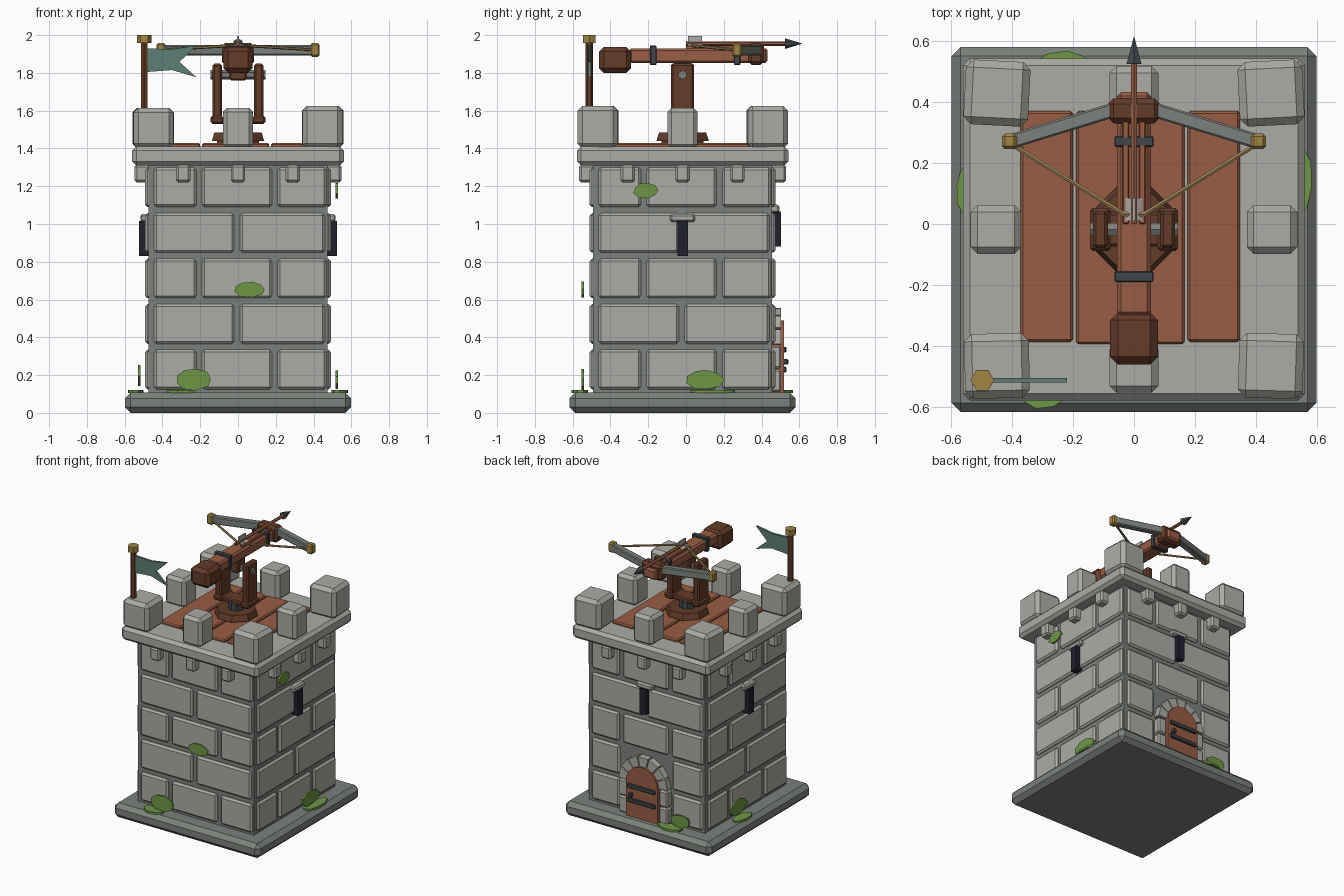
import bpy, bmesh, math, random
from mathutils import Matrix, Vector

random.seed(4)
cube = bpy.data.objects.get("Cube")
if cube:
    bpy.data.objects.remove(cube)


def material(name, r, g, b):
    m = bpy.data.materials.new(name)
    m.use_nodes = True
    m.diffuse_color = (r, g, b, 1)
    m.node_tree.nodes["Principled BSDF"].inputs["Base Color"].default_value = (r, g, b, 1)
    return m


STONE = material("light stone", .41, .41, .38)
DARK = material("dark stone", .2, .22, .2)
WOOD = material("plank wood", .32, .11, .058)
BROWN = material("dark wood", .125, .045, .022)
IRON = material("iron", .05, .062, .07)
GOLD = material("brass", .35, .24, .055)
MOSS = material("moss green", .156, .31, .06)
TEAL = material("flag teal", .11, .21, .18)
BLACK = material("slit black", .014, .014, .026)
ROPE = material("rope", .35, .24, .1)

CY = -.018                                # tower centre in y
CENTRE = Matrix.Translation((0, CY, 0))
ID = Matrix.Identity(4)


def side(k):
    """Frame of wall k: 0 front, 1 left (+x), 2 back, 3 right; outward is local -y."""
    return CENTRE @ Matrix.Rotation(k * math.pi / 2, 4, 'Z')


def box(bm, x, y, z, bevel=.01, m=ID):
    """Chamfered box from three (min, max) ranges."""
    lo, hi = Vector((x[0], y[0], z[0])), Vector((x[1], y[1], z[1]))
    mat = m @ Matrix.Translation((lo + hi) / 2) @ Matrix.Diagonal((*(hi - lo), 1))
    verts = bmesh.ops.create_cube(bm, size=1, matrix=mat)["verts"]
    if bevel:
        edges = list({e for v in verts for e in v.link_edges})
        bmesh.ops.bevel(bm, geom=edges, offset=bevel, segments=1, affect='EDGES')


def prism(bm, pts, d0, d1, m=ID):
    """Outline in local x, z extruded outward from depth d0 to d1."""
    rings = [[bm.verts.new(m @ Vector((u, -d, w))) for u, w in pts] for d in (d0, d1)]
    bm.faces.new(rings[0])
    bm.faces.new(rings[1][::-1])
    n = len(pts)
    for i in range(n):
        j = (i + 1) % n
        bm.faces.new((rings[0][j], rings[0][i], rings[1][i], rings[1][j]))


def rod(bm, a, b, r, n=6, r2=None, spin=0):
    """Straight rod or cone between two points."""
    a, b = Vector(a), Vector(b)
    m = Matrix.Translation((a + b) / 2) @ (b - a).to_track_quat('Z', 'Y').to_matrix().to_4x4()
    bmesh.ops.create_cone(bm, cap_ends=True, segments=n, radius1=r, radius2=r if r2 is None else r2,
                          depth=(b - a).length, matrix=m @ Matrix.Rotation(spin, 4, 'Z'))


def make(name, mat, *builders):
    bm = bmesh.new()
    for fn, *args in builders:
        fn(bm, *args)
    bmesh.ops.recalc_face_normals(bm, faces=bm.faces)
    me = bpy.data.meshes.new(name)
    bm.to_mesh(me)
    bm.free()
    me.materials.append(mat)
    ob = bpy.data.objects.new(name, me)
    bpy.context.collection.objects.link(ob)
    return ob


def sq(h):
    return (-h, h)


# Tower body
make("base_slab", DARK, (box, sq(.598), sq(.598), (0, .107), .03, CENTRE))
make("wall_core", DARK, (box, sq(.474), sq(.474), (.09, 1.33), 0, CENTRE))
make("cornice", STONE, (box, sq(.56), sq(.56), (1.31, 1.41), .022, CENTRE))

# Staggered wall blocks, left open around the door on the back
ODD = [(-.445, -.22), (-.19, .18), (.21, .468)]
EVEN = [(-.445, -.02), (.01, .46)]
DOORWAY = [(-.445, -.215), (.215, .46)]
for k, wall in enumerate(("front", "left", "back", "right")):
    blocks = []
    for row in range(5):
        z = .125 + .241 * row
        spans = DOORWAY if k == 2 and row < 2 else EVEN if row % 2 else ODD
        blocks += [(box, s, (-.492, -.44), (z, z + .21), .013, side(k)) for s in spans]
    make(wall + "_blocks", STONE, *blocks)
    make(wall + "_corbels", STONE, *[
        (box, (u - .038, u + .038), (-.548, -.46), (1.22, 1.315), .012, side(k)) for u in (-.29, 0, .29)])

# Arrow slits with hoods
for k, name, z, d in ((1, "left", .83, .525), (2, "back", .88, .52), (3, "right", .83, .525)):
    make(name + "_slit", BLACK, (box, sq(.028), (-d, -.46), (z, z + .185), 0, side(k)))
    make(name + "_slit_hood", STONE,
         (box, sq(.066), (.008 - d, -.46), (z + .18, z + .222), .01, side(k)))

# Merlons
corners = []
for sx, sy, turn, h in ((-1, -1, .02, .205), (1, -1, -.03, .215), (-1, 1, -.05, .205), (1, 1, .05, .215)):
    m = CENTRE @ Matrix.Translation((sx * .449, sy * .447, 0)) @ Matrix.Rotation(turn, 4, 'Z')
    corners.append((box, sq(.106), sq(.106), (1.4, 1.41 + h), .025, m))
make("corner_merlons", STONE, *corners)
make("middle_merlons", STONE, *[
    (box, sq(.08), (-.535, -.37), (1.4, 1.615), .022, side(k)) for k in range(4)])

# Deck planks
make("deck_planks", WOOD, *[
    (box, (-.372 + .1825 * i, -.2 + .1825 * i), (-.386 - .008 * (i in (1, 2)), .37), (1.4, 1.428), .008)
    for i in range(4)])

# Door with arched stone surround
back = side(2)
SPRING, R_IN, R_OUT = .36, .13, .2


def arc(r, a):
    return (r * math.cos(a), SPRING + r * math.sin(a))


surround = [(box, (s - .035, s + .035), (-.522, -.46), (z, z + .12), .01, back)
            for s in (-.165, .165) for z in (.11, .235)]
for i in range(7):
    a, b = math.pi * (i + .05) / 7, math.pi * (i + .95) / 7
    surround.append((prism, [arc(R_IN, a), arc(R_OUT, a), arc(R_OUT, b), arc(R_IN, b)], .46, .522, back))
make("door_surround", STONE, *surround)
leaf = [(-.13, .107), (.13, .107)] + [arc(R_IN, math.pi * i / 10) for i in range(11)]
make("door_leaf", WOOD, (prism, leaf, .46, .536, back))
make("door_bands", IRON, *[
    (box, sq(.115), (-.55, -.53), (z, z + .03), .005, back) for z in (.215, .32)])
make("door_knob", IRON, (box, (-.1, -.07), (-.56, -.53), (.255, .285), .006, back))


# Moss: leafy plates on the walls and flat patches on the base
def tuft(u, z, w, h):
    pts = []
    for i in range(9):
        a, r = math.tau * i / 9, random.uniform(.88, 1.08)
        pts.append((u + w * r * math.cos(a), z + h * r * math.sin(a)))
    return pts


WALL_MOSS = [(0, .06, .655, .087, .042, .53), (0, -.237, .18, .1, .058, .53),
             (1, .12, .175, .1, .054, .523), (1, -.195, 1.178, .066, .043, .523),
             (3, -.155, .195, .1, .055, .523), (2, .305, .17, .08, .05, .52)]
make("wall_moss", MOSS, *[
    (prism, tuft(u, z, w, h), d - .007, d + .006, side(k)) for k, u, z, w, h, d in WALL_MOSS])
flat = Matrix.Rotation(math.pi / 2, 4, 'X')
make("base_moss", MOSS, *[
    (prism, tuft(u, -.54, w, .045), -.12, -.104, side(k) @ flat)
    for k, u, w in ((0, -.235, .095), (1, .13, .09), (2, .305, .08), (3, -.155, .12))])

# Flag
PX, PY = -.497, -.512
make("flag_pole", BROWN, (rod, (PX, PY, 1.58), (PX, PY, 1.96), .02))
make("pole_finial", GOLD, (rod, (PX, PY, 1.957), (PX, PY, 2), .039, 6, None, math.pi / 2))
make("flag", TEAL, (prism, [(-.48, 1.93), (-.35, 1.925), (-.22, 1.945), (-.31, 1.858),
                            (-.22, 1.777), (-.35, 1.815), (-.48, 1.805)], .504, .52))

# Swivel mount
make("turntable", BROWN, (rod, (0, CY, 1.425), (0, CY, 1.445), .12, 8, None, math.pi / 8),
     (rod, (0, CY, 1.44), (0, CY, 1.485), .15, 8, .135, math.pi / 8))
make("pivot", IRON, (rod, (0, CY, 1.48), (0, CY, 1.54), .06, 10))
yoke = [(box, sq(.13), (CY - .055, CY + .055), (1.53, 1.565), .008)]
for s in (-.11, .11):
    yoke.append((box, (s - .024, s + .024), (CY - .061, CY + .061), (1.54, 1.85), .01))
    yoke.append((box, (s - .035, s + .035), (CY - .07, CY + .07), (1.53, 1.572), .01))
make("yoke", BROWN, *yoke)
make("axle", DARK, (rod, (-.145, CY, 1.79), (.145, CY, 1.79), .024, 6))
make("axle_lug", BROWN, (box, sq(.045), (CY - .045, CY + .045), (1.76, 1.86), .008))

# Stock
make("stock", WOOD, (box, sq(.055), (-.3, .432), (1.852, 1.93), .012))
make("stock_rails", WOOD, *[
    (box, (s - .01, s + .01), (0, .4), (1.925, 1.945), .003) for s in (-.027, .027)])
make("stock_tail", BROWN, (box, sq(.078), (-.46, -.29), (1.8, 1.937), .025))
make("bow_head", BROWN, (box, sq(.085), (.33, .412), (1.842, 1.958), .018))
make("stock_bands", IRON, *[
    (box, sq(.064), (y, y + .035), (1.842, 1.945), .004) for y in (-.19, .253)])

# Bow limbs, tips and string
limbs, tips, strings = [], [], []
for s in (-1, 1):
    a, b = Vector((s * .04, .382, 0)), Vector((s * .405, .27, 0))
    turn = math.atan2(b.y - a.y, b.x - a.x)
    m = Matrix.Translation((a + b) / 2) @ Matrix.Rotation(turn, 4, 'Z')
    limbs.append((box, sq((b - a).length / 2), sq(.024), (1.893, 1.947), .006, m))
    tips.append((box, (s * .408 - .024, s * .408 + .024), (.246, .296), (1.885, 1.957), .009))
    strings.append((rod, (s * .4, .26, 1.922), (s * .03, .03, 1.945), .008))
strings.append((rod, (-.035, .032, 1.945), (.035, .032, 1.945), .008))
make("bow_limbs", DARK, *limbs)
make("limb_tips", GOLD, *tips)
make("bow_string", ROPE, *strings)

# Loaded bolt
make("bolt_shaft", WOOD, (rod, (0, 0, 1.955), (0, .53, 1.955), .012))
make("bolt_head", IRON, (rod, (0, .525, 1.955), (0, .616, 1.955), .028, 6, 0))
fins = []
for i in range(3):
    m = Matrix.Translation((0, 0, 1.955)) @ Matrix.Rotation(math.tau * i / 3, 4, 'Y')
    fins.append((box, sq(.005), (.01, .085), (.005, .04), 0, m))
make("bolt_fletching", STONE, *fins)
